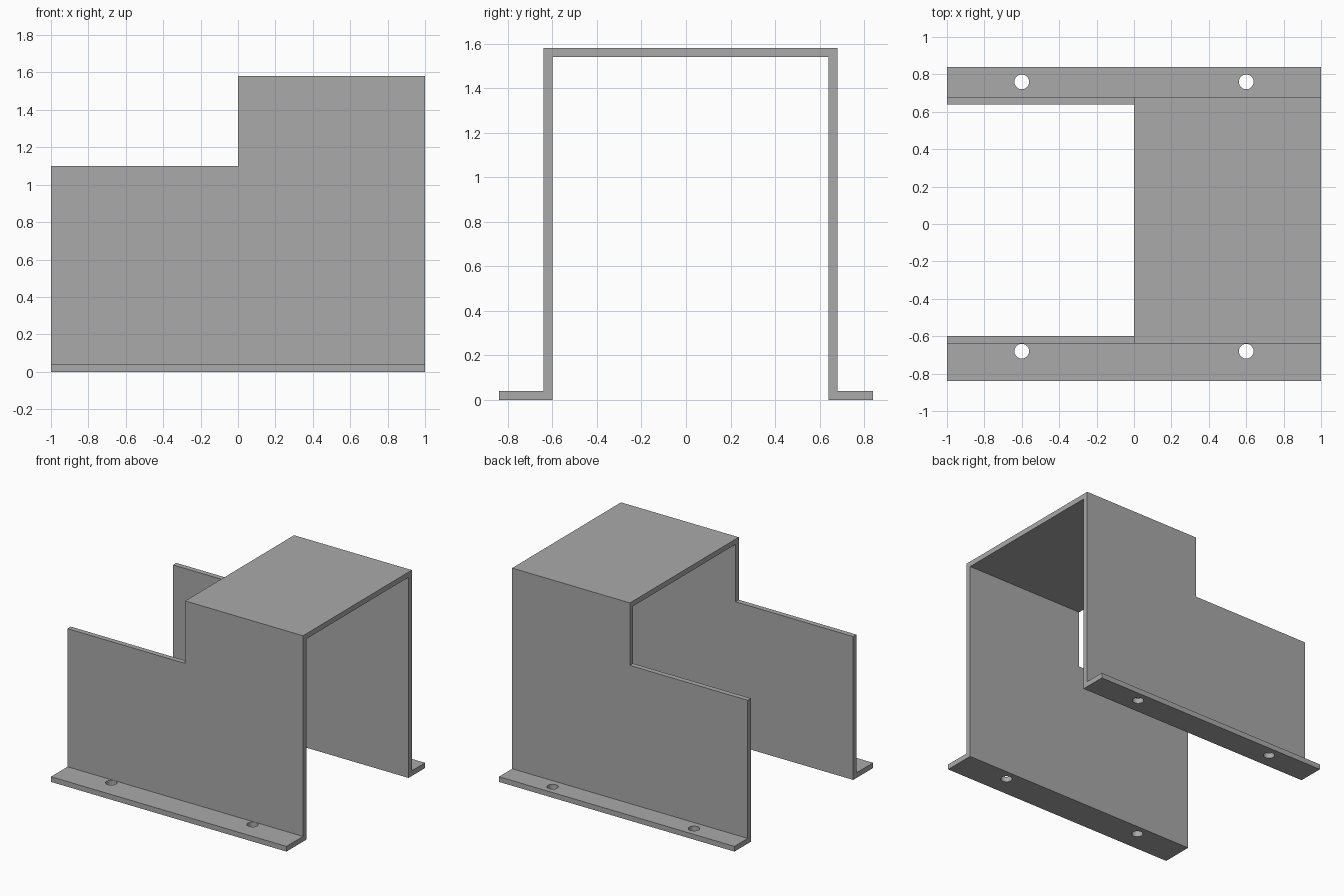
import bpy, bmesh
from mathutils import Matrix

if "Cube" in bpy.data.objects:
    bpy.data.objects.remove(bpy.data.objects["Cube"])

T = 0.04          # sheet thickness
TOP = 1.58        # roof height
STEP = 1.10       # height of the low side walls

grey = bpy.data.materials.new("plain_grey")
grey.use_nodes = True
colour = (0.4, 0.4, 0.4, 1)
grey.diffuse_color = colour
grey.node_tree.nodes["Principled BSDF"].inputs["Base Color"].default_value = colour


def add_object(name, bm):
    bmesh.ops.recalc_face_normals(bm, faces=bm.faces)
    mesh = bpy.data.meshes.new(name)
    bm.to_mesh(mesh)
    bm.free()
    mesh.materials.append(grey)
    obj = bpy.data.objects.new(name, mesh)
    bpy.context.collection.objects.link(obj)
    return obj


# Bent sheet cover: hat-shaped section pushed along x
section = [(-0.84, 0), (-0.60, 0), (-0.60, TOP - T), (0.64, TOP - T), (0.64, 0),
           (0.84, 0), (0.84, T), (0.68, T), (0.68, TOP), (-0.64, TOP),
           (-0.64, T), (-0.84, T)]
bm = bmesh.new()
face = bm.faces.new([bm.verts.new((-1, y, z)) for y, z in section])
pushed = bmesh.ops.extrude_face_region(bm, geom=[face], use_keep_orig=True)["geom"]
bmesh.ops.translate(bm, vec=(2, 0, 0),
                    verts=[v for v in pushed if isinstance(v, bmesh.types.BMVert)])
cover = add_object("bent_sheet_cover", bm)

# Cutters: the open step and the four screw holes
bm = bmesh.new()
bmesh.ops.create_cube(bm, size=2, matrix=Matrix.Translation((-1, 0, STEP + 1)))
cutters = [add_object("step_cutter", bm)]
for x in (-0.6, 0.6):
    for y in (-0.68, 0.76):
        bm = bmesh.new()
        bmesh.ops.create_cone(bm, cap_ends=True, segments=32, radius1=0.0395,
                              radius2=0.0395, depth=0.2,
                              matrix=Matrix.Translation((x, y, 0)))
        cutters.append(add_object("screw_hole_cutter", bm))

bpy.context.view_layer.objects.active = cover
for cutter in cutters:
    mod = cover.modifiers.new("cut", "BOOLEAN")
    mod.operation = "DIFFERENCE"
    mod.solver = "EXACT"
    mod.object = cutter
    bpy.ops.object.modifier_apply(modifier=mod.name)
    bpy.data.objects.remove(cutter)

# Smooth hole walls, sharp bends
bpy.ops.object.select_all(action="DESELECT")
cover.select_set(True)
bpy.ops.object.shade_smooth_by_angle(angle=0.5)
